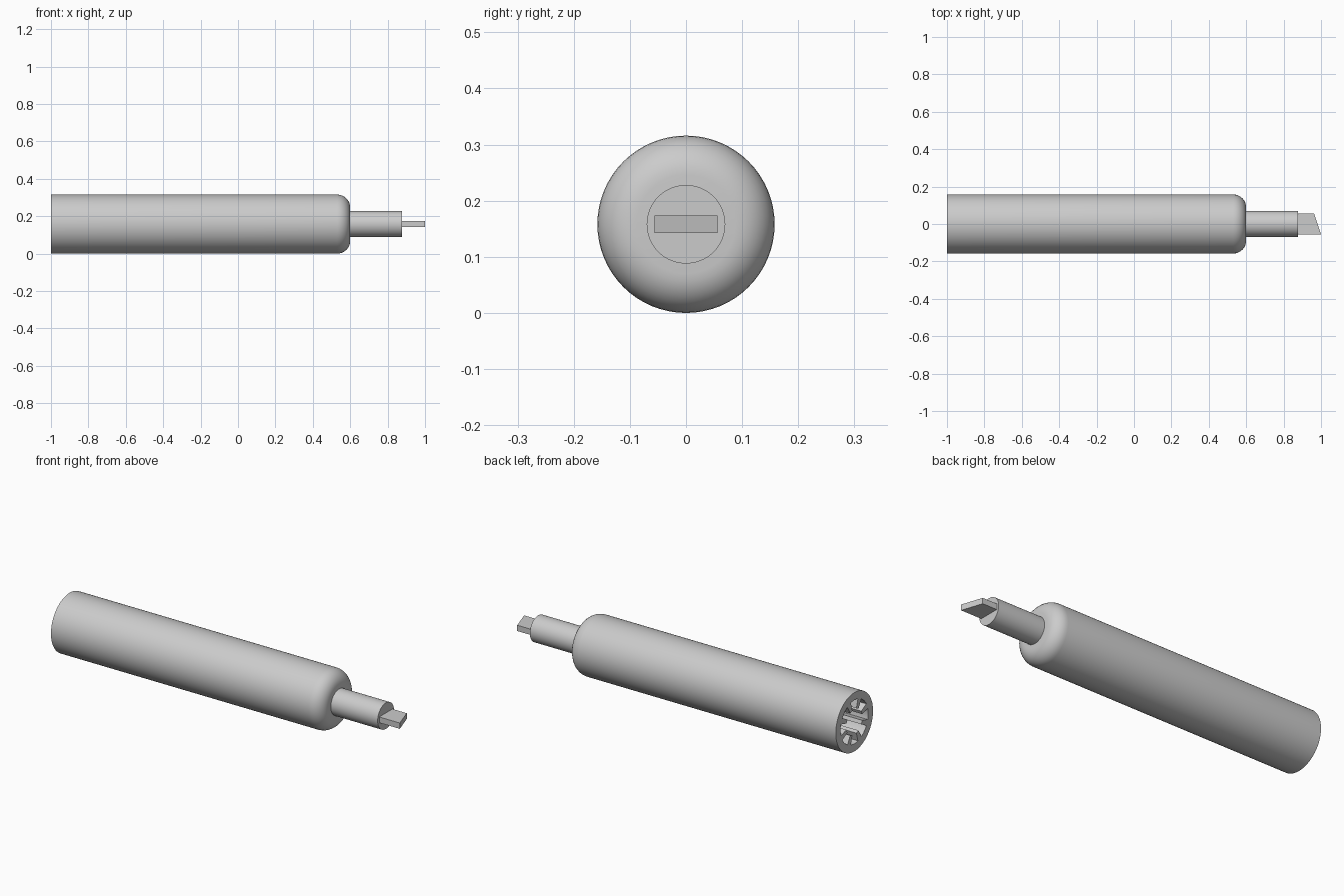
import bpy, bmesh, math
from mathutils import Matrix, Vector

if "Cube" in bpy.data.objects:
    bpy.data.objects.remove(bpy.data.objects["Cube"])

R = 0.158          # handle radius, also height of the axis
CAVITY_END = -0.5  # depth of the splined socket at the back
BORE = 0.117


def finish(name, bm, smooth=False):
    bmesh.ops.remove_doubles(bm, verts=bm.verts, dist=1e-5)
    bmesh.ops.recalc_face_normals(bm, faces=bm.faces)
    mesh = bpy.data.meshes.new(name)
    bm.to_mesh(mesh)
    bm.free()
    ob = bpy.data.objects.new(name, mesh)
    bpy.context.collection.objects.link(ob)
    ob.location.z = R
    if smooth:
        bpy.ops.object.select_all(action='DESELECT')
        ob.select_set(True)
        bpy.context.view_layer.objects.active = ob
        bpy.ops.object.shade_smooth_by_angle(angle=math.radians(30))
    return ob


def lathe(name, profile):
    """Turn (x, radius) points around the x axis."""
    bm = bmesh.new()
    vs = [bm.verts.new((x, 0, r)) for x, r in profile]
    es = [bm.edges.new(p) for p in zip(vs, vs[1:])]
    bmesh.ops.spin(bm, geom=vs + es, cent=(0, 0, 0), axis=(1, 0, 0),
                   angle=math.tau, steps=64, use_merge=True)
    return finish(name, bm, True)


def prism(name, outline, offset, turn=0):
    """Extrude a flat outline along an offset, then turn it about the x axis."""
    bm = bmesh.new()
    face = bm.faces.new([bm.verts.new(p) for p in outline])
    ext = bmesh.ops.extrude_face_region(bm, geom=[face], use_keep_orig=True)
    moved = [g for g in ext['geom'] if isinstance(g, bmesh.types.BMVert)]
    bmesh.ops.translate(bm, verts=moved, vec=Vector(offset))
    bm.transform(Matrix.Rotation(turn, 4, 'X'))
    return finish(name, bm)


# Handle: open socket at the back, rounded shoulder at the front
shoulder = [(0.53 + 0.07 * math.sin(a), R - 0.07 + 0.07 * math.cos(a))
            for a in (i * math.pi / 16 for i in range(9))]
lathe("handle", [(CAVITY_END, 0), (CAVITY_END, BORE), (-1, BORE), (-1, R)]
      + shoulder + [(0.6, 0)])

# Ribs standing inward around the socket
for i in range(8):
    rib = [(-1, -0.016, BORE + 0.004), (-1, 0.016, BORE + 0.004),
           (-1, 0.010, 0.068), (-1, -0.010, 0.068)]
    prism(f"socket_rib_{i + 1}", rib, (CAVITY_END + 1, 0, 0),
          (i + 0.5) * math.tau / 8)

# Shaft
lathe("shaft", [(0.59, 0), (0.59, 0.07), (0.878, 0.07), (0.878, 0)])

# Slanted flat blade tip
prism("blade_tip", [(0.87, -0.056, -0.0155), (1.0, -0.056, -0.0155),
                    (0.963, 0.056, -0.0155), (0.87, 0.056, -0.0155)],
      (0, 0, 0.031))
